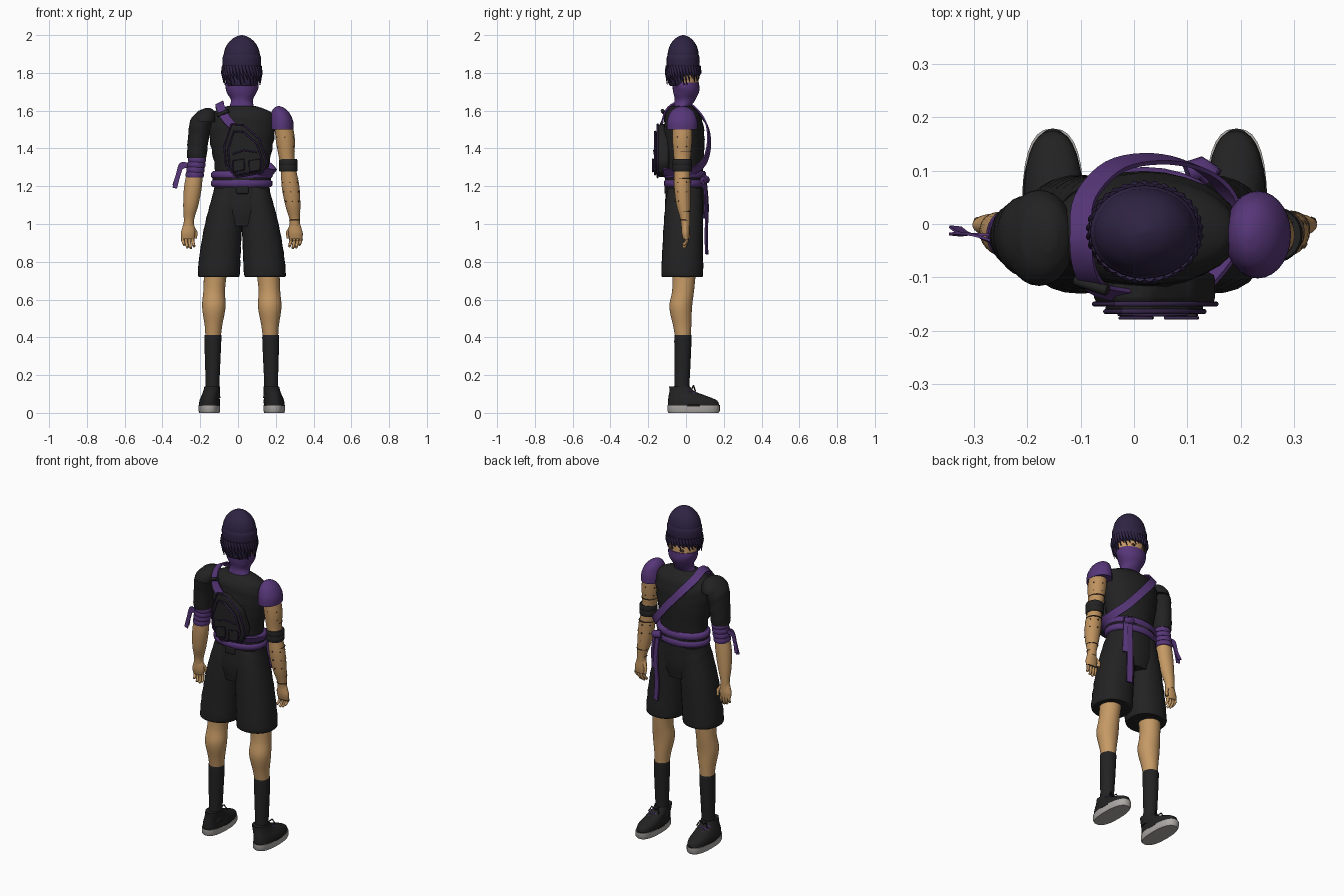
import bpy, bmesh, math
from mathutils import Vector

cube = bpy.data.objects.get("Cube")
if cube:
    bpy.data.objects.remove(cube, do_unlink=True)

MID = .02  # midline of the figure


def material(name, r, g, b):
    mat = bpy.data.materials.new(name)
    mat.use_nodes = True
    mat.diffuse_color = (r, g, b, 1)
    shader = mat.node_tree.nodes["Principled BSDF"]
    shader.inputs["Base Color"].default_value = (r, g, b, 1)
    shader.inputs["Roughness"].default_value = .9
    return mat


BLACK = material("black cloth", .016, .016, .016)
PURPLE = material("purple cloth", .095, .037, .19)
HAT = material("dark purple knit", .028, .017, .056)
SKIN = material("tan skin", .56, .32, .13)
WOOD = material("carved wood", .52, .29, .115)
SEAM = material("dark seam", .05, .03, .018)
GREY = material("pale sole", .42, .4, .38)
TRIM = material("bag trim", .035, .018, .065)


def finish(name, mat, bm, angle=50):
    bmesh.ops.recalc_face_normals(bm, faces=bm.faces)
    mesh = bpy.data.meshes.new(name)
    bm.to_mesh(mesh)
    bm.free()
    mesh.materials.append(mat)
    mesh.shade_smooth()
    mesh.set_sharp_from_angle(angle=math.radians(angle))
    obj = bpy.data.objects.new(name, mesh)
    bpy.context.collection.objects.link(obj)
    return obj


def smooth_path(points, steps):
    """Catmull-Rom interpolation of equal-length tuples."""
    result = []
    last = len(points) - 1
    for i in range(last):
        quad = [points[max(i - 1, 0)], points[i], points[i + 1], points[min(i + 2, last)]]
        for k in range(steps):
            t = k / steps
            result.append([b + t * (c - a) / 2 + t * t * (a - 2.5 * b + 2 * c - d / 2)
                           + t ** 3 * (1.5 * (b - c) + (d - a) / 2) for a, b, c, d in zip(*quad)])
    return result + [list(points[-1])]


def loft(name, mat, rings, side=1, ripple=0, power=1, sides=28, steps=4):
    """Skin of oval rings (z, x from midline, y, x radius, y radius)."""
    bm = bmesh.new()
    loops = []
    for z, x, y, rx, ry in smooth_path(rings, steps):
        loop = []
        for k in range(sides):
            a = math.tau * k / sides
            c, s = math.cos(a), math.sin(a)
            r = 1 + ripple * math.sin(z * 95 + 3 * s + 2 * c)
            loop.append(bm.verts.new((MID + side * x + r * rx * math.copysign(abs(c) ** power, c),
                                      y + r * ry * math.copysign(abs(s) ** power, s), z)))
        loops.append(loop)
    for low, high in zip(loops, loops[1:]):
        for k in range(sides):
            n = (k + 1) % sides
            bm.faces.new((low[k], low[n], high[n], high[k]))
    bm.faces.new(loops[0])
    bm.faces.new(loops[-1])
    return finish(name, mat, bm)


def band(name, mat, z, height, x, y, rx, ry, side=1):
    """Rounded hoop around a limb or the waist."""
    h = height / 2
    return loft(name, mat, [(z - h, x, y, rx * .93, ry * .93), (z - h * .5, x, y, rx, ry),
                            (z + h * .5, x, y, rx, ry), (z + h, x, y, rx * .93, ry * .93)], side, steps=1)


def tube(name, mat, points, radius, tip=1, cyclic=False):
    curve = bpy.data.curves.new(name, "CURVE")
    curve.dimensions = "3D"
    curve.bevel_depth = radius
    curve.bevel_resolution = 2
    curve.use_fill_caps = True
    spline = curve.splines.new("POLY")
    spline.points.add(len(points) - 1)
    for i, (target, p) in enumerate(zip(spline.points, points)):
        target.co = (*p, 1)
        target.radius = 1 + (tip - 1) * i / (len(points) - 1)
    spline.use_cyclic_u = cyclic
    temp = bpy.data.objects.new(name, curve)
    bm = bmesh.new()
    bm.from_mesh(bpy.data.meshes.new_from_object(temp))
    bpy.data.objects.remove(temp)
    return finish(name, mat, bm)


def ribbon(name, mat, points, width, out=None, thick=.008):
    """Flat strap, facing away from the chest or along a given direction."""
    path = [Vector(p) for p in smooth_path(points, 5)]
    bm = bmesh.new()
    loops = []
    for i, p in enumerate(path):
        along = path[min(i + 1, len(path) - 1)] - path[max(i - 1, 0)]
        normal = Vector(out) if out else p - Vector((MID, -.01, 1.4))
        across = along.cross(normal).normalized() * width / 2
        lift = across.cross(along).normalized() * thick / 2
        loops.append([bm.verts.new(p + q) for q in
                      (across + lift, across - lift, -across - lift, lift - across)])
    for a, b in zip(loops, loops[1:]):
        for k in range(4):
            bm.faces.new((a[k], a[k - 1], b[k - 1], b[k]))
    bm.faces.new(loops[0])
    bm.faces.new(loops[-1])
    return finish(name, mat, bm, 40)


def plate(name, mat, outline, y_back, y_front, bevel=.006):
    """Upright slab from an (x, z) outline."""
    bm = bmesh.new()
    face = bm.faces.new([bm.verts.new((x, y_back, z)) for x, z in outline])
    moved = bmesh.ops.extrude_face_region(bm, geom=[face])["geom"]
    bmesh.ops.translate(bm, verts=[v for v in moved if isinstance(v, bmesh.types.BMVert)],
                        vec=(0, y_front - y_back, 0))
    obj = finish(name, mat, bm, 35)
    mod = obj.modifiers.new("soft edge", "BEVEL")
    mod.width = bevel
    mod.segments = 2


# Head, mask, hat and hair
loft("head", SKIN, [(1.66, 0, 0, .05, .05), (1.71, 0, 0, .08, .066), (1.77, 0, -.005, .084, .07), (1.84, 0, -.01, .08, .07)])
loft("face_mask", PURPLE, [(1.585, 0, -.02, .085, .06), (1.62, 0, -.02, .066, .046), (1.655, 0, -.006, .058, .054),
                           (1.69, 0, 0, .076, .066), (1.72, 0, 0, .087, .071), (1.75, 0, -.003, .088, .073)], ripple=.012)
loft("back_hair", HAT, [(1.73, 0, -.035, .07, .05), (1.76, 0, -.035, .088, .058), (1.84, 0, -.03, .09, .06)])
loft("hair_base", HAT, [(1.79, 0, -.015, .09, .08), (1.81, 0, -.015, .096, .084), (1.84, 0, -.015, .098, .085)])
loft("hat_crown", HAT, [(1.87, 0, -.015, .096, .083), (1.91, 0, -.015, .094, .081), (1.95, 0, -.015, .078, .068),
                        (1.98, 0, -.015, .05, .044), (1.994, 0, -.015, .024, .022), (2, 0, -.015, .003, .003)])
loft("hat_cuff", HAT, [(1.825, 0, -.015, .094, .081), (1.84, 0, -.015, .101, .087), (1.88, 0, -.015, .102, .087), (1.9, 0, -.015, .093, .08)])
for k in range(34):
    a = math.tau * k / 34
    facing = math.sin(a)
    tip = 1.735 + .035 * max(facing, 0) + .012 * (k % 3)
    ring = [(a, 1.835, .094), (a + .1, 1.8, .104), (a + .25, tip, .097)]
    tube("hair_lock", HAT, [(MID + r * math.cos(t), -.015 + r * .87 * math.sin(t), z) for t, z, r in ring], .012, .15)
for side in (-1, 1):
    loft("eye", SEAM, [(1.757, .034, .061, .006, .004), (1.764, .034, .06, .015, .006), (1.771, .034, .061, .006, .004)], side, sides=10)

# Shirt and belt
loft("shirt", BLACK, [(1.19, 0, -.005, .14, .095), (1.3, 0, -.01, .143, .1), (1.42, 0, -.01, .165, .108), (1.52, 0, -.012, .178, .105),
                      (1.58, 0, -.018, .165, .09), (1.61, 0, -.02, .12, .068), (1.625, 0, -.02, .07, .05)], ripple=.018)
for z in (1.215, 1.26):
    band("waist_sash", PURPLE, z, .04, 0, -.005, .163, .112)
band("waistband", BLACK, 1.238, .02, 0, -.005, .155, .106)
plate("belt_loop", BLACK, [(-.01, 1.16), (.055, 1.16), (.055, 1.2), (-.01, 1.2)], -.1, -.115)
tube("sash_knot", PURPLE, [(.1, .095, 1.24), (.125, .105, 1.235), (.145, .09, 1.23)], .022)
ribbon("sash_tail_long", PURPLE, [(.12, .1, 1.24), (.125, .112, 1.1), (.12, .107, .95), (.125, .11, .84)], .034, (.3, 1, 0))
ribbon("sash_tail_short", PURPLE, [(.14, .095, 1.24), (.15, .105, 1.14), (.15, .1, 1.03)], .026, (.6, 1, 0))

# Shorts
loft("shorts_hips", BLACK, [(.99, 0, -.01, .13, .09), (1.08, 0, -.008, .156, .104), (1.2, 0, -.005, .146, .1)], ripple=.01)
for side in (-1, 1):
    loft("shorts_leg", BLACK, [(.72, .122, -.02, .1, .1), (.735, .122, -.02, .111, .111), (.85, .114, -.018, .108, .108),
                               (1, .097, -.014, .098, .104), (1.12, .08, -.01, .084, .098), (1.19, .07, -.005, .074, .09)],
         side, ripple=.012, power=.9)

    # Legs, socks and shoes
    loft("lower_leg", SKIN, [(.39, .152, -.015, .04, .04), (.46, .15, -.02, .046, .048), (.56, .148, -.028, .062, .06),
                             (.65, .146, -.015, .057, .058), (.76, .138, -.01, .062, .064)], side)
    loft("sock", BLACK, [(.08, .155, -.025, .042, .042), (.15, .155, -.022, .037, .04), (.28, .154, -.018, .041, .043),
                         (.4, .153, -.016, .045, .046), (.412, .153, -.016, .042, .043)], side, ripple=.008)
    loft("shoe_sole", GREY, [(0, .172, .04, .053, .132), (.01, .172, .04, .057, .139), (.038, .172, .04, .057, .139)], side, power=.8, steps=1)
    band("sole_seam", BLACK, .038, .012, .172, .04, .058, .139, side)
    loft("shoe_upper", BLACK, [(.034, .172, .04, .055, .136), (.065, .17, .035, .054, .13), (.09, .166, .008, .048, .1),
                               (.115, .16, -.022, .044, .066), (.14, .157, -.034, .041, .055)], side, power=.85)
    for k in range(4):
        y, z = .03 + k * .022, .129 - k * .011
        tube("shoe_lace", PURPLE, [(MID + side * (.166 + d), y - abs(d) * .3, z - abs(d) * .55) for d in (-.034, -.015, .015, .034)], .005)
    for d in (-1, 1):
        tube("lace_bow", BLACK, [(MID + side * .162, .03, .125), (MID + side * .162 + d * .02, .04, .145),
                                 (MID + side * .162 + d * .035, .05, .115)], .004)

    # Forearms and hands
    flesh, part = (WOOD, "wooden") if side > 0 else (SKIN, "bare")
    loft(part + "_arm", flesh, [(.99, .281, -.003, .027, .023), (1.03, .279, -.005, .028, .026), (1.1, .27, -.014, .04, .037),
                                (1.2, .258, -.02, .047, .043), (1.29, .247, -.02, .04, .042), (1.36, .237, -.02, .042, .045),
                                (1.45, .23, -.02, .051, .052), (1.54, .22, -.02, .046, .052)], side)
    loft(part + "_palm", flesh, [(.92, .286, 0, .034, .016), (.95, .285, -.002, .038, .021), (.98, .282, -.003, .033, .021),
                                 (1.01, .281, -.003, .025, .02)], side)
    for k in range(4):
        x = MID + side * (.26 + .0175 * k)
        drop = (.05, .06, .056, .042)[k]
        tube("finger", flesh, [(x, 0, .935), (x, .005, .935 - drop * .5), (x - side * .005, -.004, .94 - drop),
                               (x - side * .008, -.014, .932 - drop)], .0095, .75)
        if side > 0:
            tube("knuckle", SEAM, [(x, .003, .918), (x, .004, .914)], .0103)
    tube("thumb", flesh, [(MID + side * x, y, z) for x, y, z in [(.262, 0, .985), (.243, .012, .955), (.245, .016, .925)]], .011, .75)

# Wooden arm joints and studs
for z, x, rx, ry in [(1.02, .28, .0295, .026), (1.065, .275, .035, .032), (1.24, .254, .046, .0445), (1.385, .235, .0455, .048)]:
    band("arm_seam", SEAM, z, .005, x, -.016 if z > 1.1 else -.007, rx, ry)
for z, x, r in [(1.12, .268, .041), (1.17, .261, .046), (1.22, .256, .046), (1.41, .233, .048), (1.46, .229, .052)]:
    for k in range(6):
        c, s = math.cos(k * math.tau / 6 + .5), math.sin(k * math.tau / 6 + .5)
        tube("arm_stud", SEAM, [(MID + x + r * c * q, -.019 + r * s * q, z) for q in (.9, 1.02)], .004)
for z in (1.295, 1.325):
    band("elbow_wrap", BLACK, z, .036, .246, -.02, .05, .052)
loft("shoulder_guard", PURPLE, [(1.5, .212, -.02, .062, .082), (1.545, .211, -.02, .061, .08), (1.59, .204, -.02, .047, .064),
                                (1.615, .198, -.02, .026, .036), (1.624, .195, -.02, .005, .008)])

# Sleeve and cloth wraps on the other arm
loft("sleeve", BLACK, [(1.35, .238, -.022, .05, .056), (1.38, .237, -.022, .053, .06), (1.47, .228, -.022, .056, .068),
                       (1.55, .212, -.024, .06, .078), (1.6, .19, -.025, .04, .055)], -1, ripple=.02)
loft("sleeve_cap", BLACK, [(1.54, .198, -.026, .066, .09), (1.565, .195, -.026, .064, .087), (1.595, .187, -.025, .046, .065),
                           (1.613, .18, -.025, .015, .025)], -1)
for k in range(4):
    band("arm_wrap", PURPLE, 1.26 + k * .027, .03, .249 - k * .004, -.02, .048, .05, -1)
for shift in (0, .014):
    ribbon("wrap_tail", PURPLE, [(-.265, -.02 - shift, 1.31), (-.3, -.02, 1.3 + shift), (-.318, -.018, 1.255),
                                 (-.335, -.02 + shift, 1.19 + shift)], .024, (.1, 1, 0), .005)

# Sling bag and strap
bag = [(-.035, 1.53), (.03, 1.525), (.115, 1.45), (.155, 1.33), (.13, 1.27), (-.01, 1.245), (-.065, 1.31), (-.075, 1.41)]


def scaled(size, dz=0):
    return [(.035 + (x - .035) * size, 1.38 + dz + (z - 1.38) * size) for x, z in bag]


plate("bag_body", BLACK, bag, -.09, -.152, .015)
plate("bag_panel", BLACK, scaled(.8, -.01), -.15, -.166)
for size, y in ((.99, -.15), (.8, -.164)):
    tube("bag_piping", TRIM, [(x, y, z) for x, z in scaled(size, -.01 if size < .9 else 0)], .005, cyclic=True)
for x in (.005, .09):
    pocket = [(x - .03, 1.275), (x + .03, 1.285), (x + .028, 1.345), (x - .032, 1.335)]
    plate("bag_pocket", BLACK, pocket, -.16, -.178)
    tube("pocket_piping", TRIM, [(px, -.176, pz) for px, pz in pocket], .003, cyclic=True)
tube("bag_zip", TRIM, [(-.03, -.168, 1.37), (.03, -.17, 1.39), (.1, -.168, 1.38)], .004)
ribbon("sling_strap", PURPLE, [(-.01, -.135, 1.5), (-.065, -.122, 1.56), (-.092, -.085, 1.615), (-.098, -.02, 1.64), (-.09, .05, 1.605),
                               (-.035, .108, 1.53), (.05, .122, 1.43), (.13, .1, 1.335), (.18, .045, 1.285),
                               (.185, -.04, 1.27), (.12, -.125, 1.28)], .046)
tube("strap_buckle", BLACK, [(-.11, -.105, 1.575), (-.05, -.125, 1.6)], .01)
